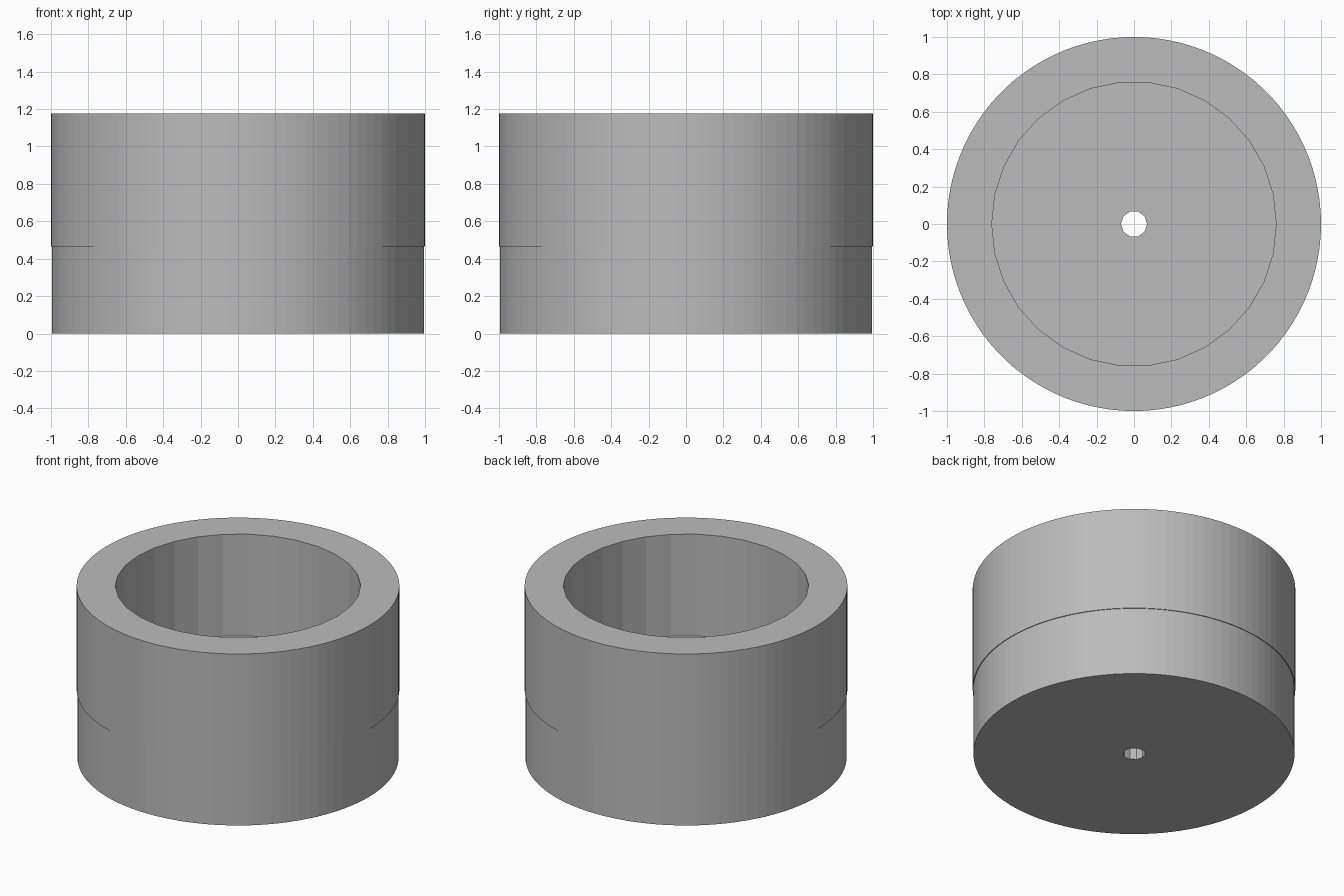
import bpy, bmesh
from math import cos, sin, tau

cube = bpy.data.objects.get("Cube")
if cube:
    bpy.data.objects.remove(cube, do_unlink=True)

HEIGHT, SEAM, FLOOR = 1.175, 0.466, 0.48
UPPER_R, LOWER_R, BORE_R, HOLE_R = 1.0, 0.995, 0.76, 0.07
OUTER_SIDES, BORE_SIDES, HOLE_SIDES = 100, 30, 10

grey = bpy.data.materials.new("grey")
grey.use_nodes = True
colour = (0.5, 0.5, 0.5, 1)
grey.diffuse_color = colour
grey.node_tree.nodes["Principled BSDF"].inputs["Base Color"].default_value = colour

bm = bmesh.new()


def ring(radius, z, sides):
    """Closed loop of edges."""
    verts = [bm.verts.new((radius * cos(tau * i / sides), radius * sin(tau * i / sides), z))
             for i in range(sides)]
    return [bm.edges.new((verts[i - 1], verts[i])) for i in range(sides)]


def wall(radius, z0, z1, sides):
    """Straight wall; returns its bottom and top loops."""
    low, high = ring(radius, z0, sides), ring(radius, z1, sides)
    bmesh.ops.bridge_loops(bm, edges=low + high)
    return low, high


def annulus(outer, inner):
    """Flat face between two loops with different side counts."""
    bmesh.ops.triangle_fill(bm, edges=outer + inner, use_beauty=True)


# Outer walls, with a tiny step at the seam
base_low, base_high = wall(LOWER_R, 0, SEAM, OUTER_SIDES)
body_low, body_high = wall(UPPER_R, SEAM, HEIGHT, OUTER_SIDES)
bmesh.ops.bridge_loops(bm, edges=base_high + body_low)

# Wide bore and the small drain hole through the floor
bore_low, bore_high = wall(BORE_R, FLOOR, HEIGHT, BORE_SIDES)
hole_low, hole_high = wall(HOLE_R, 0, FLOOR, HOLE_SIDES)

# Rim, floor and underside
annulus(body_high, bore_high)
annulus(bore_low, hole_high)
annulus(base_low, hole_low)

bmesh.ops.recalc_face_normals(bm, faces=bm.faces)
mesh = bpy.data.meshes.new("stepped_cup")
bm.to_mesh(mesh)
bm.free()
mesh.materials.append(grey)
cup = bpy.data.objects.new("stepped_cup", mesh)
bpy.context.collection.objects.link(cup)
